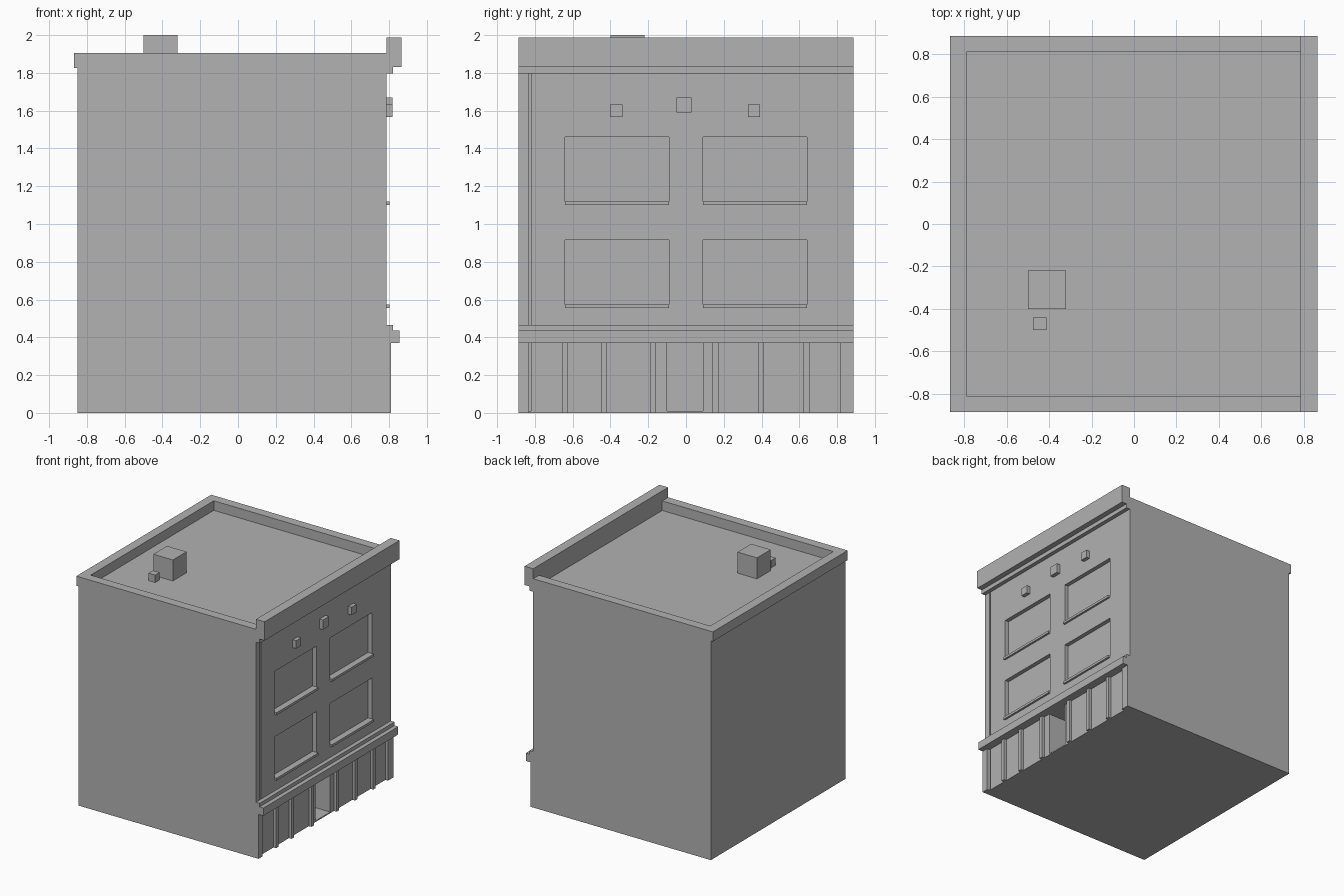
import bpy

cube = bpy.data.objects.get("Cube")
if cube:
    bpy.data.objects.remove(cube, do_unlink=True)

grey = bpy.data.materials.new("plain grey")
grey.use_nodes = True
grey.diffuse_color = (0.445, 0.445, 0.445, 1)
grey.node_tree.nodes["Principled BSDF"].inputs["Base Color"].default_value = grey.diffuse_color

FACE = 0.786   # street facade plane
ROOF = 1.825   # roof deck height
SIDE = 0.887   # half width of the building


def box(name, x, y, z):
    """Box from (min, max) pairs on each axis."""
    bpy.ops.mesh.primitive_cube_add(size=1, location=[sum(p) / 2 for p in (x, y, z)])
    ob = bpy.context.object
    ob.name = name
    ob.scale = [p[1] - p[0] for p in (x, y, z)]
    bpy.ops.object.transform_apply(location=False, rotation=False, scale=True)
    ob.data.materials.append(grey)
    return ob


def cut(target, name, x, y, z):
    """Subtract a box from the target."""
    cutter = box(name, x, y, z)
    mod = target.modifiers.new(name, 'BOOLEAN')
    mod.operation = 'DIFFERENCE'
    mod.solver = 'EXACT'
    mod.object = cutter
    bpy.context.view_layer.objects.active = target
    bpy.ops.object.modifier_apply(modifier=name)
    bpy.data.objects.remove(cutter, do_unlink=True)


# Main block
body = box("building_body", (-0.85, FACE), (-SIDE, SIDE), (0, ROOF))

# Recessed windows with sills
for floor, bottom in (("lower", 0.575), ("upper", 1.12)):
    for side, y in (("right", (-0.64, -0.09)), ("left", (0.09, 0.64))):
        cut(body, "window_cutter", (FACE - 0.035, 0.9), y, (bottom - 0.01, bottom + 0.34))
        box(f"{floor}_{side}_sill", (FACE - 0.035, 0.803), y, (bottom - 0.02, bottom))

# Recessed entrance and the narrow facade joint
cut(body, "entrance_cutter", (0.62, 0.9), (-0.10, 0.09), (0.01, 0.37))
cut(body, "joint_cutter", (FACE - 0.04, 0.9), (-0.832, -0.82), (0.01, 1.8))

# Shopfront posts
for i, y in enumerate((-0.64, -0.435, -0.175, 0.157, 0.398, 0.637)):
    box(f"shopfront_post_{i + 1}", (FACE, 0.81), (y - 0.016, y + 0.016), (0, 0.37))
for name, y in (("right", (-SIDE, -0.832)), ("left", (0.816, SIDE))):
    box(f"corner_post_{name}", (FACE, 0.81), y, (0, 0.37))

# Horizontal bands across the facade
for name, x, z in (("shopfront_band", 0.855, (0.37, 0.435)),
                   ("shopfront_lip", 0.82, (0.435, 0.465)),
                   ("cornice_lip", 0.82, (1.797, 1.832)),
                   ("cornice", 0.866, (1.832, 1.988))):
    box(name, (FACE, x), (-SIDE, SIDE), z)

# Small facade blocks
for name, y, z in (("right", -0.37, 1.6), ("middle", -0.01, 1.63), ("left", 0.36, 1.6)):
    half = 0.04 if name == "middle" else 0.033
    box(f"facade_block_{name}", (FACE, 0.818), (y - half, y + half), (z - half, z + half))

# Roof parapet
top = (ROOF, 1.905)
box("parapet_rear", (-0.868, -0.79), (-SIDE, SIDE), top)
box("parapet_right", (-0.79, FACE), (-SIDE, -0.81), top)
box("parapet_left", (-0.79, FACE), (0.81, SIDE), top)

# Roof units
box("roof_unit", (-0.50, -0.32), (-0.40, -0.22), (ROOF, 2.0))
box("roof_vent", (-0.475, -0.413), (-0.50, -0.44), (ROOF, 1.887))
